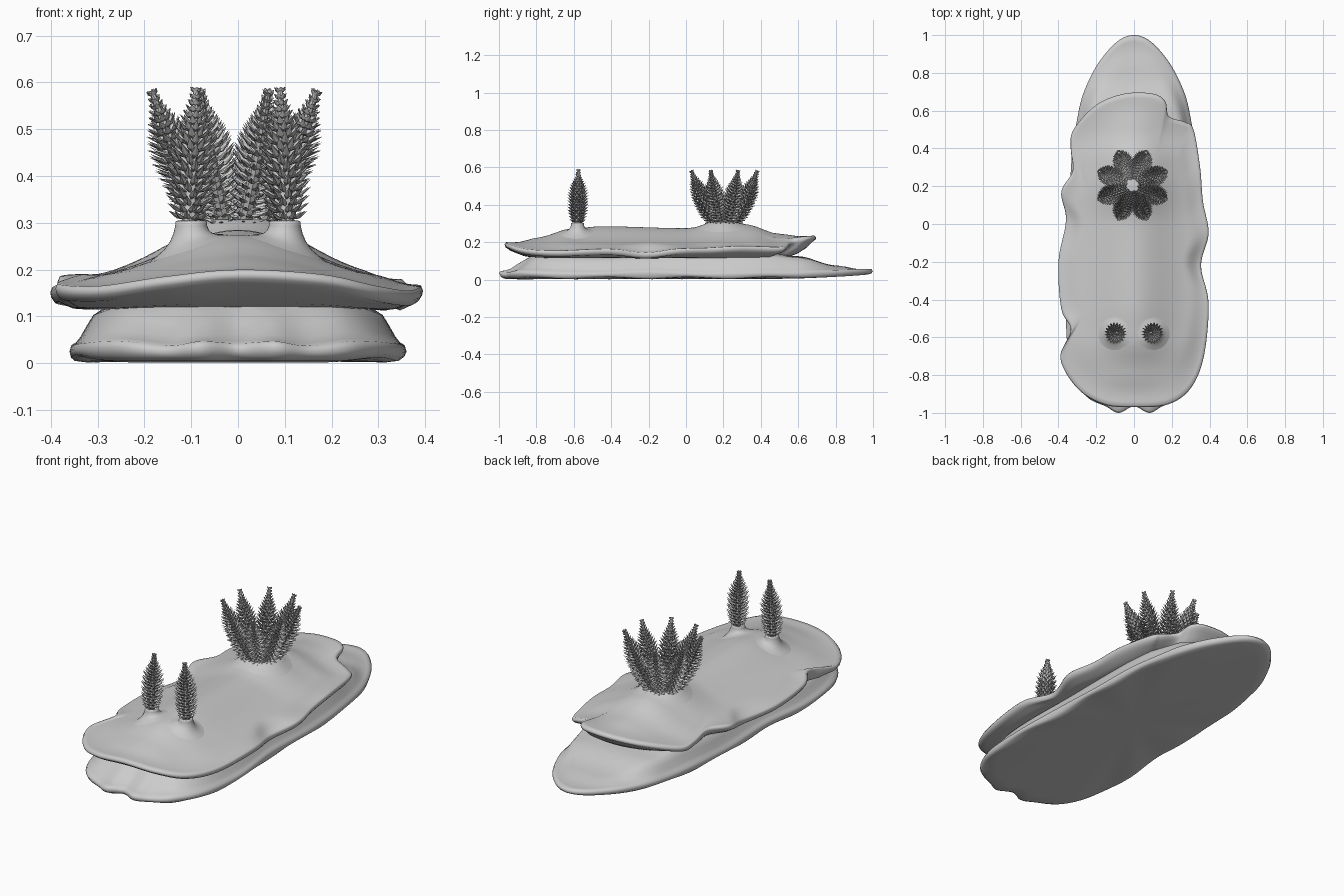
import bpy, bmesh, math
from math import sin, cos, pi, exp
from mathutils import Vector

cube = bpy.data.objects.get("Cube")
if cube:
    bpy.data.objects.remove(cube, do_unlink=True)

grey = bpy.data.materials.new("soft grey")
grey.use_nodes = True
grey.diffuse_color = (0.6, 0.6, 0.6, 1)
grey.node_tree.nodes["Principled BSDF"].inputs["Base Color"].default_value = (0.6, 0.6, 0.6, 1)


def finish(bm, name, smooth=True):
    bmesh.ops.recalc_face_normals(bm, faces=bm.faces[:])
    for face in bm.faces:
        face.smooth = smooth
    mesh = bpy.data.meshes.new(name)
    bm.to_mesh(mesh)
    bm.free()
    mesh.materials.append(grey)
    obj = bpy.data.objects.new(name, mesh)
    bpy.context.collection.objects.link(obj)
    return obj


def smoothstep(a, b, x):
    t = min(1, max(0, (x - a) / (b - a)))
    return t * t * (3 - 2 * t)


def height_at(points, y):
    """Smooth height along the body from a few (y, z) points."""
    for (y0, z0), (y1, z1) in zip(points, points[1:]):
        if y <= y1:
            return z0 + (z1 - z0) * smoothstep(y0, y1, y)
    return points[-1][1]


def closed_curve(points, steps=7):
    """Catmull-Rom loop through the given points."""
    pts = [Vector(p) for p in points]
    n, out = len(pts), []
    for i in range(n):
        a, b, c, d = (pts[(i + k) % n] for k in (-1, 0, 1, 2))
        for j in range(steps):
            t = j / steps
            out.append(0.5 * (2 * b + (c - a) * t + (2 * a - 5 * b + 4 * c - d) * t * t
                              + (3 * b - a - 3 * c + d) * t ** 3))
    return out


def skin_rings(bm, rings, cap_start=True, cap_end=True):
    """Join neighbouring rings of points and cap the chosen ends."""
    loops = [[bm.verts.new(p) for p in ring] for ring in rings]
    n = len(loops[0])
    for lo, hi in zip(loops, loops[1:]):
        for i in range(n):
            j = (i + 1) % n
            bm.faces.new((lo[i], lo[j], hi[j], hi[i]))
    for loop, wanted in ((loops[0], cap_start), (loops[-1], cap_end)):
        if wanted:
            bm.faces.new(loop)


def at_scale(p, centre, s, z):
    return Vector((p.x * s, centre + (p.y - centre) * s, z))


def slab(name, outline, centre, first, top, bottom, caps):
    """Soft disc: domed top, rolled rim and shaped underside."""
    edge = closed_curve(outline)
    scales = [0.02 + 0.05 * k for k in range(first, 17)] + [0.86, 0.9, 0.935, 0.965, 0.99]
    rings = [[at_scale(p, centre, s, top(p, s, centre)) for p in edge] for s in scales]
    rings.append([at_scale(p, centre, 1, p.z) for p in edge])
    for s, level in bottom:
        rings.append([at_scale(p, centre, s, level(p)) for p in edge])
    bm = bmesh.new()
    skin_rings(bm, rings, *caps)
    return finish(bm, name)


# Foot: long sole with a tapered tail and small front scallops, open under the mantle
foot_half = [(0.08, -1, 0.035), (0.15, -0.965, 0.025), (0.255, -0.91, 0.035), (0.335, -0.76, 0.03),
             (0.36, -0.5, 0.025), (0.342, -0.2, 0.035), (0.34, 0.1, 0.025), (0.33, 0.35, 0.03),
             (0.3, 0.56, 0.03), (0.265, 0.7, 0.035), (0.19, 0.85, 0.04), (0.09, 0.965, 0.045)]
foot_outline = ([(0, -0.965, 0.03)] + foot_half + [(0, 1, 0.045)]
                + [(-x, y, z) for x, y, z in reversed(foot_half)])
foot_ridge = [(-1, 0.04), (-0.9, 0.1), (-0.78, 0.14), (0.4, 0.15), (0.6, 0.125),
              (0.8, 0.075), (1, 0.045)]


def foot_top(p, s, c):
    y = c + (p.y - c) * s
    inner = 0.04 + (height_at(foot_ridge, y) - 0.04) * (1 - abs(p.x * s / 0.4) ** 4)
    w = smoothstep(0.84, 1, s)
    return inner * (1 - w) + (p.z + 0.012) * w


def sole(p):
    ruffle = 0.005 * (1 + sin(14 * p.y + 4 * p.x)) * smoothstep(0.2, 0.35, abs(p.x))
    return 0.002 + 0.022 * max(0, p.y) ** 4 + ruffle


slab("foot", foot_outline, 0, 11, foot_top,
     [(0.99, lambda p: p.z * 0.4 + sole(p) * 0.6),
      (0.97, lambda p: sole(p) + 0.003), (0.9, sole),
      (0.5, lambda p: 0.004), (0.02, lambda p: 0.004)], (False, True))

# Mantle: broad ruffled skirt with an upturned rim
mantle_outline = [
    (0, -0.97, 0.19), (0.18, -0.955, 0.18), (0.3, -0.87, 0.155), (0.37, -0.7, 0.145),
    (0.395, -0.42, 0.155), (0.355, -0.22, 0.135), (0.395, -0.05, 0.155), (0.365, 0.12, 0.16),
    (0.35, 0.3, 0.17), (0.315, 0.5, 0.165), (0.27, 0.54, 0.175), (0.185, 0.57, 0.2),
    (0.165, 0.65, 0.22), (0.1, 0.69, 0.225), (-0.05, 0.69, 0.22), (-0.2, 0.63, 0.2),
    (-0.32, 0.5, 0.165), (-0.335, 0.4, 0.17), (-0.325, 0.28, 0.18), (-0.385, 0.17, 0.175),
    (-0.36, 0.02, 0.145), (-0.4, -0.2, 0.15), (-0.385, -0.45, 0.16), (-0.335, -0.56, 0.18),
    (-0.39, -0.71, 0.16), (-0.3, -0.87, 0.155), (-0.16, -0.955, 0.175)]
mantle_ridge = [(-0.97, 0.19), (-0.8, 0.225), (-0.6, 0.275), (-0.45, 0.285), (0, 0.275),
                (0.2, 0.31), (0.32, 0.295), (0.5, 0.245), (0.7, 0.22)]


def back_height(x, y):
    return 0.175 + (height_at(mantle_ridge, y) - 0.175) * exp(-(x / 0.205) ** 2)


def mantle_top(p, s, c):
    w = smoothstep(0.76, 0.99, s)
    return back_height(p.x * s, c + (p.y - c) * s) * (1 - w) + (p.z + 0.01) * w


slab("mantle", mantle_outline, -0.14, 0, mantle_top,
     [(0.995, lambda p: p.z - 0.01), (0.975, lambda p: p.z - 0.022),
      (0.94, lambda p: p.z * 0.6 + 0.037), (0.88, lambda p: p.z * 0.3 + 0.072),
      (0.8, lambda p: 0.115), (0.72, lambda p: 0.115)], (True, False))


# Collars: sleeves that flow out of the back; rows are radius, height, blend from the back
def collar(name, x, y, profile):
    bm = bmesh.new()
    rings = []
    for r, z, w in profile:
        ring = []
        for i in range(32):
            px, py = x + r * cos(pi * i / 16), y + r * sin(pi * i / 16)
            ring.append((px, py, back_height(px, py) * (1 - w) + z * w - 0.002 * (w == 0)))
        rings.append(ring)
    skin_rings(bm, rings, cap_start=False)
    return finish(bm, name)


sleeve = [(0.095, 0, 0), (0.075, 0.29, 0.06), (0.058, 0.29, 0.2), (0.045, 0.29, 0.45),
          (0.038, 0.29, 0.75), (0.034, 0.294, 1), (0.034, 0.302, 1), (0.028, 0.305, 1),
          (0.022, 0.296, 1)]
gill_rim = [(0.16, 0, 0), (0.13, 0.3, 0.1), (0.11, 0.3, 0.35), (0.09, 0.304, 0.8),
            (0.078, 0.307, 1), (0.065, 0.303, 1)]


# Plumes: a thin stalk wrapped in staggered pointed leaflets
def plume(name, base, tip, bow, rows=20, per_row=10):
    base, tip, bow = Vector(base), Vector(tip), Vector(bow)

    def axis_point(t):
        return base.lerp(tip, t) + bow * (4 * t * (1 - t))

    up = (tip - base).normalized()
    side = up.orthogonal().normalized()
    other = up.cross(side)
    bm = bmesh.new()
    stalk = []
    for k in range(9):
        t = k / 8
        r = 0.017 * (1 - 0.65 * t)
        stalk.append([axis_point(t) + (side * cos(a) + other * sin(a)) * r
                      for a in (2 * pi * i / 8 for i in range(8))])
    skin_rings(bm, stalk)
    for k in range(rows):
        t = 0.07 + 0.92 * k / (rows - 1)
        centre = axis_point(t)
        reach = 0.044 + 0.014 * smoothstep(0, 0.25, t) - 0.045 * smoothstep(0.45, 1, t)
        count = per_row if t < 0.8 else per_row - 3
        lift = 0.35 + 0.5 * t
        for i in range(count):
            a = 2 * pi * (i + 0.5 * (k % 2)) / count
            out = side * cos(a) + other * sin(a)
            across = up.cross(out)
            middle = centre + out * reach * 0.6 + up * reach * lift * 0.35
            leaf = [centre + out * 0.006, middle + across * 0.0085, middle + up * 0.005,
                    middle - across * 0.0085, middle - up * 0.004,
                    centre + out * reach + up * reach * lift]
            v = [bm.verts.new(p) for p in leaf]
            for j in range(4):
                m, n = v[1 + j], v[1 + (j + 1) % 4]
                bm.faces.new((v[0], m, n))
                bm.faces.new((v[5], n, m))
    return finish(bm, name, smooth=False)


for label, sign in (("left", 1), ("right", -1)):
    collar(label + "_feeler_collar", sign * 0.1, -0.58, sleeve)
    plume(label + "_feeler", (sign * 0.105, -0.58, 0.285), (sign * 0.09, -0.575, 0.582), (0, 0, 0))

# Gill crown: eight plumes leaning outward in a ring
collar("gill_collar", 0, 0.2, gill_rim)
for g in range(8):
    a = pi / 8 + g * pi / 4
    d = Vector((cos(a), sin(a), 0))
    middle = Vector((-0.008, 0.205, 0))
    plume("gill_" + str(g + 1), middle + d * 0.048 + Vector((0, 0, 0.285)),
          middle + d * 0.188 + Vector((0, 0, 0.576)), d * 0.008)
